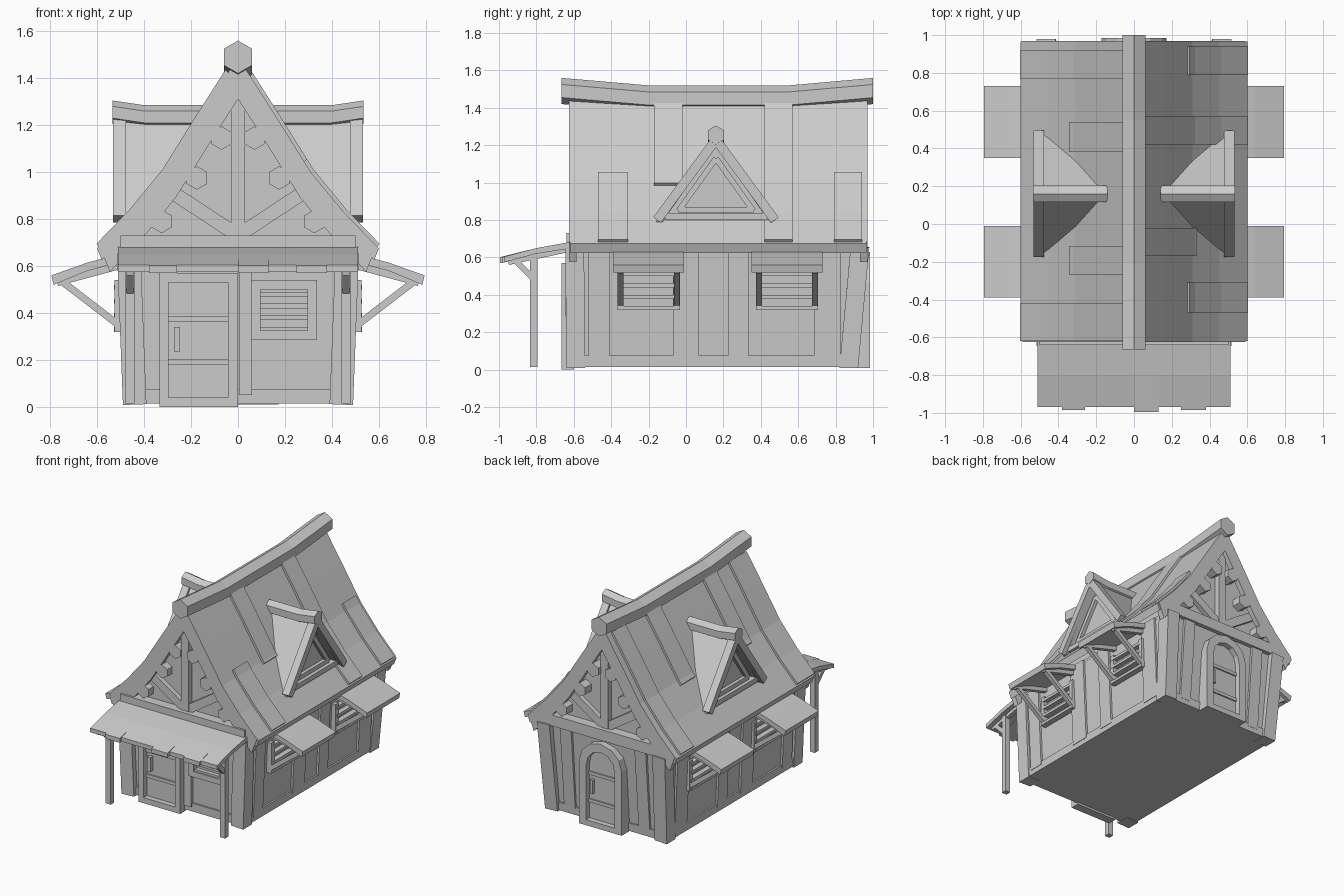
import bpy, bmesh, math
from mathutils import Vector

if "Cube" in bpy.data.objects:
    bpy.data.objects.remove(bpy.data.objects["Cube"], do_unlink=True)

GREY = (0.6, 0.6, 0.6, 1)
mat = bpy.data.materials.new("plain_grey")
mat.use_nodes = True
mat.diffuse_color = GREY
mat.node_tree.nodes["Principled BSDF"].inputs["Base Color"].default_value = GREY


def finish(name, rings):
    """Skin a list of equal-length vertex rings and cap both ends."""
    bm = bmesh.new()
    loops = [[bm.verts.new(p) for p in ring] for ring in rings]
    n = len(loops[0])
    for a, b in zip(loops, loops[1:]):
        for i in range(n):
            j = (i + 1) % n
            bm.faces.new((a[i], a[j], b[j], b[i]))
    bm.faces.new(loops[0])
    bm.faces.new(loops[-1])
    bmesh.ops.recalc_face_normals(bm, faces=bm.faces)
    mesh = bpy.data.meshes.new(name)
    bm.to_mesh(mesh)
    bm.free()
    mesh.materials.append(mat)
    obj = bpy.data.objects.new(name, mesh)
    bpy.context.collection.objects.link(obj)
    return obj


def prism(name, pts, axis, *stops):
    """Extrude a 2D outline along x or y."""
    put = {"x": lambda p, t: (t, p[0], p[1]), "y": lambda p, t: (p[0], t, p[1])}[axis]
    return finish(name, [[put(p, t) for p in pts] for t in stops])


def box(name, x0, x1, y0, y1, z0, z1):
    return prism(name, [(x0, z0), (x1, z0), (x1, z1), (x0, z1)], "y", y0, y1)


def beam(name, p, q, width, depth, normal):
    """Square timber from p to q; depth is measured along normal."""
    p, q, n = Vector(p), Vector(q), Vector(normal)
    side = (q - p).cross(n).normalized() * width / 2
    n = n * depth / 2
    return finish(name, [[c + side + n, c - side + n, c - side - n, c + side - n] for c in (p, q)])


def hexagon(cx, cz, r):
    return [(cx + r * math.sin(k * math.pi / 3), cz + r * math.cos(k * math.pi / 3)) for k in range(6)]


# Walls, flaring slightly towards the eaves
def wall_ring(z, grow=0.0):
    t = z / 0.66
    x, f, b = 0.47 + 0.03 * t + grow, -0.6 - 0.01 * t - grow, 0.89 + 0.05 * t + grow
    return [(-x, f, z), (x, f, z), (x, b, z), (-x, b, z)]


finish("house_walls", [wall_ring(0.02), wall_ring(0.66)])
finish("base_sill", [wall_ring(0.015, 0.012), wall_ring(0.075, 0.012)])

# Roof: a curved slope, thickened inwards
SLOPE = [(0, 1.49), (0.16, 1.24), (0.31, 1.0), (0.45, 0.83), (0.6, 0.675)]


def slope_z(x):
    for (x0, z0), (x1, z1) in zip(SLOPE, SLOPE[1:]):
        if x <= x1:
            return z0 + (z1 - z0) * (x - x0) / (x1 - x0)
    return SLOPE[-1][1]


def strip(s, a, b, lift, drop):
    """Roof-following outline between two distances from the ridge."""
    xs = [a] + [x for x, z in SLOPE if a < x < b] + [b]
    return ([(s * (x + lift * 0.8), slope_z(x) + lift * 0.6) for x in xs]
            + [(s * (x - drop * 0.4), slope_z(x) - drop) for x in reversed(xs)])


PLANKS = {1: [(0.28, 0.59, 0.79, 0.94), (0.28, 0.59, -0.47, -0.31),
              (0.04, 0.32, -0.17, -0.02), (0.04, 0.59, 0.42, 0.57)],
          -1: [(0.04, 0.59, 0.77, 0.92), (0.04, 0.33, 0.38, 0.54),
               (0.04, 0.33, -0.27, -0.12), (0.04, 0.59, -0.62, -0.42)]}
for s in (1, -1):
    prism("roof_slope", strip(s, 0, 0.6, 0, 0.05), "y", -0.62, 0.965)
    for a, b, y0, y1 in PLANKS[s]:
        prism("roof_plank", strip(s, a, b, 0.016, 0.01), "y", y0, y1)

# Ridge beam with lifted ends
RIDGE = [(-0.665, 1.49), (-0.2, 1.45), (0.55, 1.45), (1.0, 1.49)]
finish("ridge_beam", [[(x, y, z) for x, z in hexagon(0, zc, 0.07)] for y, zc in RIDGE])

# Gable infill under the roof
inner = [(x, z - 0.04) for x, z in SLOPE[:-1]] + [(0.5, 0.64)]
prism("gable_infill", inner + [(-x, z) for x, z in reversed(inner[1:])], "y", -0.57, 0.9)


# Timber framing for both gable ends
def gable(s, wall, roof_edge):
    n = (0, 1, 0)
    y = wall + s * 0.015
    beam("gable_tie_beam", (-0.5, y + s * 0.02, 0.69), (0.5, y + s * 0.02, 0.69), 0.08, 0.07, n)
    beam("gable_king_post", (0, y, 0.7), (0, y, 1.38), 0.06, 0.05, n)
    for m in (1, -1):
        beam("gable_brace", (0, y, 0.73), (m * 0.32, y, 0.94), 0.06, 0.04, n)
        prism("bargeboard", strip(m, 0.0, 0.59, 0, 0.11), "y", roof_edge - s * 0.035, roof_edge + s * 0.005)
        for x, z in ((0.07, 1.145), (0.175, 0.975), (0.325, 0.79)):
            prism("purlin_end", hexagon(m * x, z, 0.05), "y", wall - s * 0.03, roof_edge + s * 0.005)


gable(-1, -0.57, -0.62)
gable(1, 0.9, 0.965)

# Corner posts and studs
for s in (1, -1):
    for yb, yt in ((-0.59, -0.595), (0.87, 0.93)):
        beam("corner_post", (s * 0.44, yb, 0.01), (s * 0.465, yt, 0.655), 0.1, 0.1, (0, 1, 0))
    for yc, w in ((-0.465, 0.11), (0, 0.14), (0.28, 0.11), (0.755, 0.14)):
        beam("side_stud", (s * 0.475, yc, 0.05), (s * 0.502, yc, 0.655), w, 0.025, (1, 0, 0))
    beam("back_stud", (s * 0.3, 0.895, 0.05), (s * 0.3, 0.945, 0.655), 0.09, 0.025, (0, 1, 0))
box("front_stud", 0.005, 0.06, -0.625, -0.58, 0.05, 0.65)


# Side windows with louvres, awnings and struts
def side_window(s, yc):
    for dy in (-0.15, 0.15):
        box("window_jamb", s * 0.47, s * 0.525, yc + dy - 0.017, yc + dy + 0.017, 0.32, 0.54)
        beam("awning_strut", (s * 0.49, yc + dy, 0.335), (s * 0.77, yc + dy, 0.55), 0.03, 0.03, (0, 1, 0))
        beam("awning_rafter", (s * 0.49, yc + dy, 0.605), (s * 0.77, yc + dy, 0.53), 0.03, 0.03, (0, 1, 0))
    for z in (0.33, 0.39, 0.45, 0.51):
        beam("window_louvre", (s * 0.505, yc - 0.15, z), (s * 0.505, yc + 0.15, z), 0.02, 0.045, (1, 0, 0))
    top = [(0.49, 0.655), (0.64, 0.615), (0.795, 0.56), (0.785, 0.52), (0.64, 0.58), (0.49, 0.62)]
    prism("window_awning", [(s * x, z) for x, z in top], "y", yc - 0.19, yc + 0.19)


for s in (1, -1):
    for yc in (-0.2, 0.54):
        side_window(s, yc)

# Front window
for z in (0.305, 0.52):
    box("front_window_rail", 0.055, 0.335, -0.645, -0.6, z - 0.02, z + 0.02)
for x in (0.075, 0.317):
    box("front_window_jamb", x - 0.02, x + 0.02, -0.645, -0.6, 0.285, 0.54)
for z in (0.33, 0.38, 0.43, 0.48):
    beam("front_window_louvre", (0.09, -0.62, z), (0.3, -0.62, z), 0.02, 0.03, (0, 1, 0))

# Front door
for x0, x1 in ((-0.335, -0.295), (-0.042, 0.0)):
    box("front_door_jamb", x0, x1, -0.665, -0.6, 0.005, 0.57)
box("front_door_lintel", -0.335, 0, -0.665, -0.6, 0.53, 0.57)
box("front_door_sill", -0.335, 0, -0.665, -0.6, 0.0, 0.04)
box("front_door_leaf", -0.295, -0.04, -0.625, -0.6, 0.04, 0.53)
for z in (0.19, 0.375):
    box("front_door_batten", -0.295, -0.04, -0.637, -0.6, z - 0.012, z + 0.012)
box("front_door_handle", -0.272, -0.247, -0.655, -0.61, 0.235, 0.34)


# Arched back door: frame ring, leaf and battens
def arch(w, spring, rise, z0):
    curve = [(w * math.cos(a * math.pi / 6), spring + rise * math.sin(a * math.pi / 6)) for a in range(7)]
    return [(-w, z0), (w, z0)] + curve


outer, hole = arch(0.172, 0.47, 0.16, 0.01), arch(0.115, 0.45, 0.12, 0.05)
for i in range(len(outer)):
    j = (i + 1) % len(outer)
    if (Vector(outer[i]) - Vector(outer[j])).length > 0.001:
        prism("back_door_frame", [outer[i], outer[j], hole[j], hole[i]], "y", 0.88, 0.985)
prism("back_door_leaf", arch(0.125, 0.45, 0.125, 0.04), "y", 0.88, 0.945)
for z in (0.18, 0.38):
    box("back_door_batten", -0.115, 0.115, 0.9, 0.955, z - 0.012, z + 0.012)
box("back_door_handle", 0.075, 0.095, 0.9, 0.965, 0.24, 0.34)

# Porch roof, loose boards, posts and brackets
porch = [(-0.58, 0.69), (-0.8, 0.65), (-0.97, 0.605), (-0.97, 0.575), (-0.8, 0.62), (-0.58, 0.655)]
prism("porch_roof", porch, "x", -0.51, 0.51)
for x0, x1, y in ((-0.38, -0.26, -0.985), (0, 0.13, -0.995), (0.25, 0.38, -0.985)):
    prism("porch_board", [(-0.8, 0.65), (y, 0.602), (y, 0.57), (-0.8, 0.615)], "x", x0, x1)
for s in (1, -1):
    x = s * 0.46
    box("porch_post", x - 0.02, x + 0.02, -0.835, -0.795, 0.015, 0.63)
    beam("porch_bracket", (x, -0.82, 0.49), (x, -0.91, 0.58), 0.03, 0.03, (1, 0, 0))
    beam("porch_rafter", (x, -0.6, 0.65), (x, -0.95, 0.575), 0.03, 0.03, (1, 0, 0))

# Dormers: roof planes, bargeboards, ridge and triangular window
DY = 0.16
for s in (1, -1):
    prism("dormer_body", [(DY - 0.29, 0.81), (DY + 0.29, 0.81), (DY, 1.22)], "x", s * 0.1, s * 0.455)
    for m in (1, -1):
        roof = [(DY, 1.25), (DY + m * 0.32, 0.79), (DY + m * 0.285, 0.79), (DY, 1.2)]
        prism("dormer_roof", roof, "x", s * 0.1, s * 0.5)
        beam("dormer_bargeboard", (s * 0.505, DY, 1.23), (s * 0.505, DY + m * 0.315, 0.8), 0.05, 0.055, (1, 0, 0))
        beam("dormer_window_side", (s * 0.465, DY, 1.13), (s * 0.465, DY + m * 0.2, 0.85), 0.03, 0.03, (1, 0, 0))
    box("dormer_sill", s * 0.4, s * 0.5, DY - 0.27, DY + 0.27, 0.8, 0.835)
    box("dormer_window_rail", s * 0.45, s * 0.48, DY - 0.2, DY + 0.2, 0.84, 0.87)
    ridge = ((0.14, 1.235), (0.4, 1.235), (0.535, 1.255))
    finish("dormer_ridge", [[(s * x, y, z) for y, z in hexagon(DY, zc, 0.05)] for x, zc in ridge])
